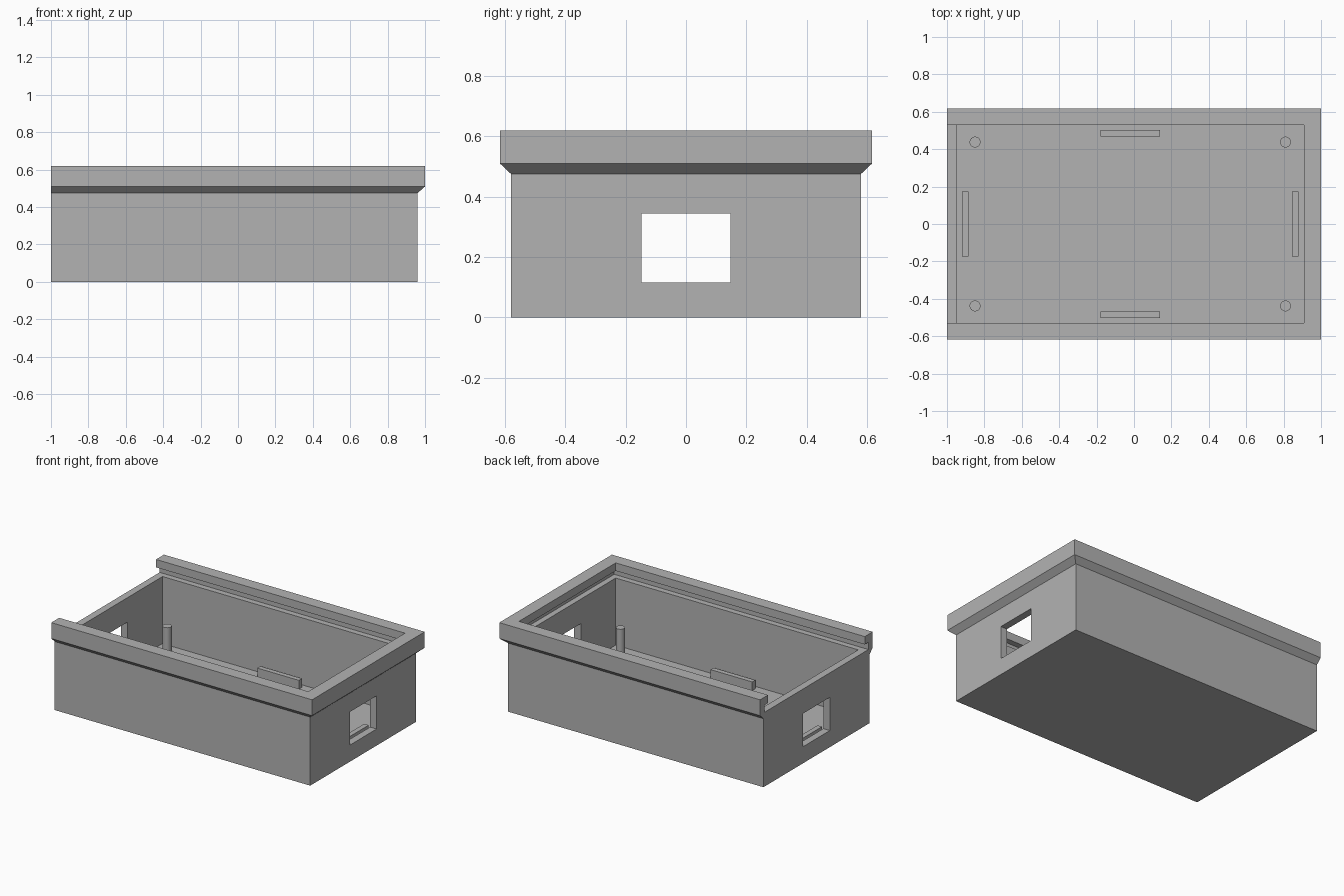
import bpy
import bmesh

cube = bpy.data.objects.get("Cube")
if cube:
    bpy.data.objects.remove(cube, do_unlink=True)

grey = bpy.data.materials.new("plain grey")
grey.use_nodes = True
COLOUR = (0.45, 0.45, 0.45, 1)
grey.diffuse_color = COLOUR
grey.node_tree.nodes["Principled BSDF"].inputs["Base Color"].default_value = COLOUR

CX = -0.02       # middle of the box body along x
FLOOR = 0.05     # floor thickness
SINK = 0.01      # how far fittings sink into the floor


def finish(name, bm):
    bmesh.ops.recalc_face_normals(bm, faces=bm.faces)
    mesh = bpy.data.meshes.new(name)
    bm.to_mesh(mesh)
    bm.free()
    mesh.materials.append(grey)
    obj = bpy.data.objects.new(name, mesh)
    bpy.context.collection.objects.link(obj)
    return obj


def stacked(name, rings):
    """Solid through rectangles given as (x0, x1, half_y, z)."""
    bm = bmesh.new()
    loops = []
    for x0, x1, y, z in rings:
        corners = ((x0, -y), (x1, -y), (x1, y), (x0, y))
        loops.append([bm.verts.new((px, py, z)) for px, py in corners])
    for low, high in zip(loops, loops[1:]):
        for i in range(4):
            j = (i + 1) % 4
            bm.faces.new((low[i], low[j], high[j], high[i]))
    bm.faces.new(loops[0][::-1])
    bm.faces.new(loops[-1])
    return finish(name, bm)


def box(name, x0, x1, half_y, z0, z1):
    return stacked(name, [(x0, x1, half_y, z0), (x0, x1, half_y, z1)])


def cut(target, cutter):
    cutter.hide_render = True
    mod = target.modifiers.new("cut", "BOOLEAN")
    mod.operation = "DIFFERENCE"
    mod.solver = "EXACT"
    mod.object = cutter
    bpy.context.view_layer.objects.active = target
    bpy.ops.object.modifier_apply(modifier=mod.name)
    bpy.data.objects.remove(cutter, do_unlink=True)


# Box body with a flared rim on three sides
shell = stacked("box_shell", [
    (-1, 0.96, 0.58, 0), (-1, 0.96, 0.58, 0.475),
    (-1, 1, 0.617, 0.51), (-1, 1, 0.617, 0.62)])

# Inner space, open end for the sliding lid, lid groove, and end windows
cut(shell, box("cavity_cutter", -0.95, 0.91, 0.53, FLOOR, 0.7))
cut(shell, box("lid_entry_cutter", -1.1, 0.91, 0.53, 0.515, 0.7))
cut(shell, box("lid_groove_cutter", -1.1, 0.95, 0.57, 0.515, 0.565))
cut(shell, box("window_cutter", -1.2, 1.2, 0.147, 0.115, 0.345))

# Retaining ribs on the floor along each wall
for sign, end, side in ((-1, "right", "front"), (1, "left", "back")):
    x = CX + sign * 0.883
    box(end + "_rib", x - 0.017, x + 0.017, 0.175, FLOOR - SINK, 0.11)
    rib = box(side + "_rib", CX - 0.16, CX + 0.16, 0.017, FLOOR - SINK, 0.11)
    rib.location.y = sign * 0.485

# Mounting posts in the corners
for sx, end in ((-1, "right"), (1, "left")):
    for sy, side in ((-1, "front"), (1, "back")):
        bm = bmesh.new()
        height = 0.235 - FLOOR + SINK
        bmesh.ops.create_cone(bm, cap_ends=True, segments=32, radius1=0.029,
                              radius2=0.029, depth=height)
        post = finish(f"{side}_{end}_post", bm)
        post.location = (CX + sx * 0.83, sy * 0.438, FLOOR - SINK + height / 2)
        bpy.ops.object.select_all(action="DESELECT")
        post.select_set(True)
        bpy.context.view_layer.objects.active = post
        bpy.ops.object.shade_smooth_by_angle()
